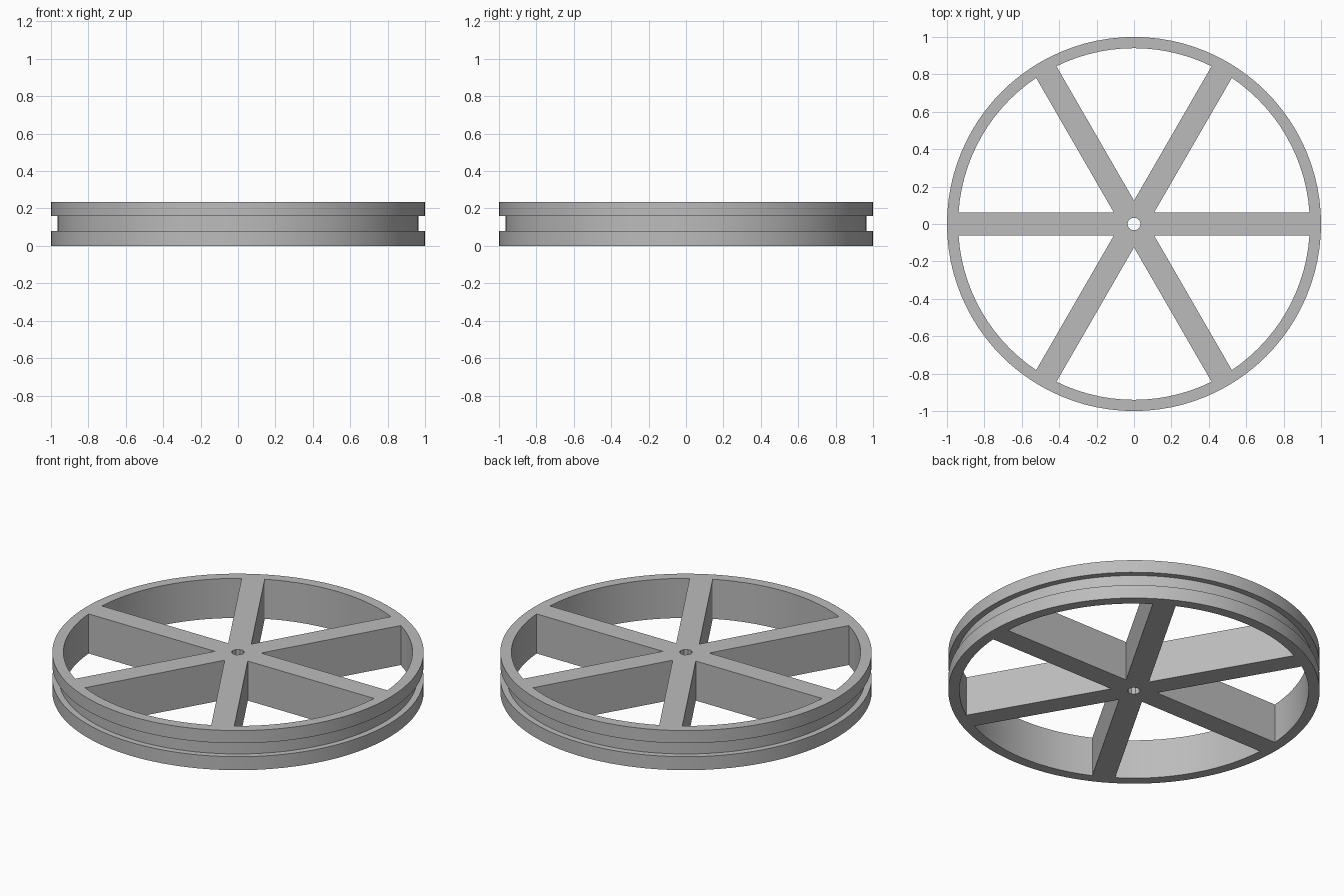
import bpy, bmesh, math

cube = bpy.data.objects.get("Cube")
if cube:
    bpy.data.objects.remove(cube, do_unlink=True)

HEIGHT = 0.235
RIM, GROOVE, INNER = 1.0, 0.965, 0.94
HALF_SPOKE = 0.0625
BORE = 0.035
SPOKES, SEGMENTS = 6, 96

grey = bpy.data.materials.new("plain_grey")
grey.use_nodes = True
colour = (0.5, 0.5, 0.5, 1)
grey.diffuse_color = colour
grey.node_tree.nodes["Principled BSDF"].inputs["Base Color"].default_value = colour


def finish(name, bm):
    bmesh.ops.remove_doubles(bm, verts=bm.verts, dist=1e-5)
    bmesh.ops.recalc_face_normals(bm, faces=bm.faces)
    mesh = bpy.data.meshes.new(name)
    bm.to_mesh(mesh)
    bm.free()
    mesh.materials.append(grey)
    obj = bpy.data.objects.new(name, mesh)
    bpy.context.collection.objects.link(obj)
    return obj


def add_prism(bm, outline, z0, z1):
    face = bm.faces.new([bm.verts.new((x, y, z0)) for x, y in outline])
    top = bmesh.ops.extrude_face_region(bm, geom=[face])["geom"]
    verts = [v for v in top if isinstance(v, bmesh.types.BMVert)]
    bmesh.ops.translate(bm, verts=verts, vec=(0, 0, z1 - z0))


def arc(radius, start, end, steps):
    angles = [start + (end - start) * i / steps for i in range(steps + 1)]
    return [(radius * math.cos(a), radius * math.sin(a)) for a in angles]


# Grooved disc, turned from half a cross-section
profile = [(RIM, 0), (RIM, 0.08), (GROOVE, 0.08), (GROOVE, 0.16),
           (RIM, 0.16), (RIM, HEIGHT)]
bm = bmesh.new()
rings = []
for r, z in profile:
    rings.append([bm.verts.new((x, y, z))
                  for x, y in arc(r, 0, math.tau, SEGMENTS)[:-1]])
for low, high in zip(rings, rings[1:]):
    for i in range(SEGMENTS):
        j = (i + 1) % SEGMENTS
        bm.faces.new((low[i], low[j], high[j], high[i]))
bm.faces.new(rings[0])
bm.faces.new(rings[-1])
wheel = finish("spoked_wheel", bm)

# Cutters: the gaps between the spokes and the axle hole
bm = bmesh.new()
step = math.tau / SPOKES
notch = HALF_SPOKE / math.sin(step / 2)
edge = math.asin(HALF_SPOKE / INNER)
for k in range(SPOKES):
    a = k * step
    tip = (notch * math.cos(a + step / 2), notch * math.sin(a + step / 2))
    add_prism(bm, [tip] + arc(INNER, a + edge, a + step - edge, 14),
              -0.1, HEIGHT + 0.1)
add_prism(bm, arc(BORE, 0, math.tau, 10)[:-1], -0.1, HEIGHT + 0.1)
cutter = finish("gap_cutter", bm)

cut = wheel.modifiers.new("gaps", 'BOOLEAN')
cut.operation = 'DIFFERENCE'
cut.solver = 'EXACT'
cut.object = cutter

# Keep the cut shape and drop the helper
bpy.context.view_layer.objects.active = wheel
wheel.select_set(True)
bpy.ops.object.modifier_apply(modifier=cut.name)
bpy.data.objects.remove(cutter, do_unlink=True)
bpy.ops.object.shade_smooth_by_angle(angle=math.radians(30))
